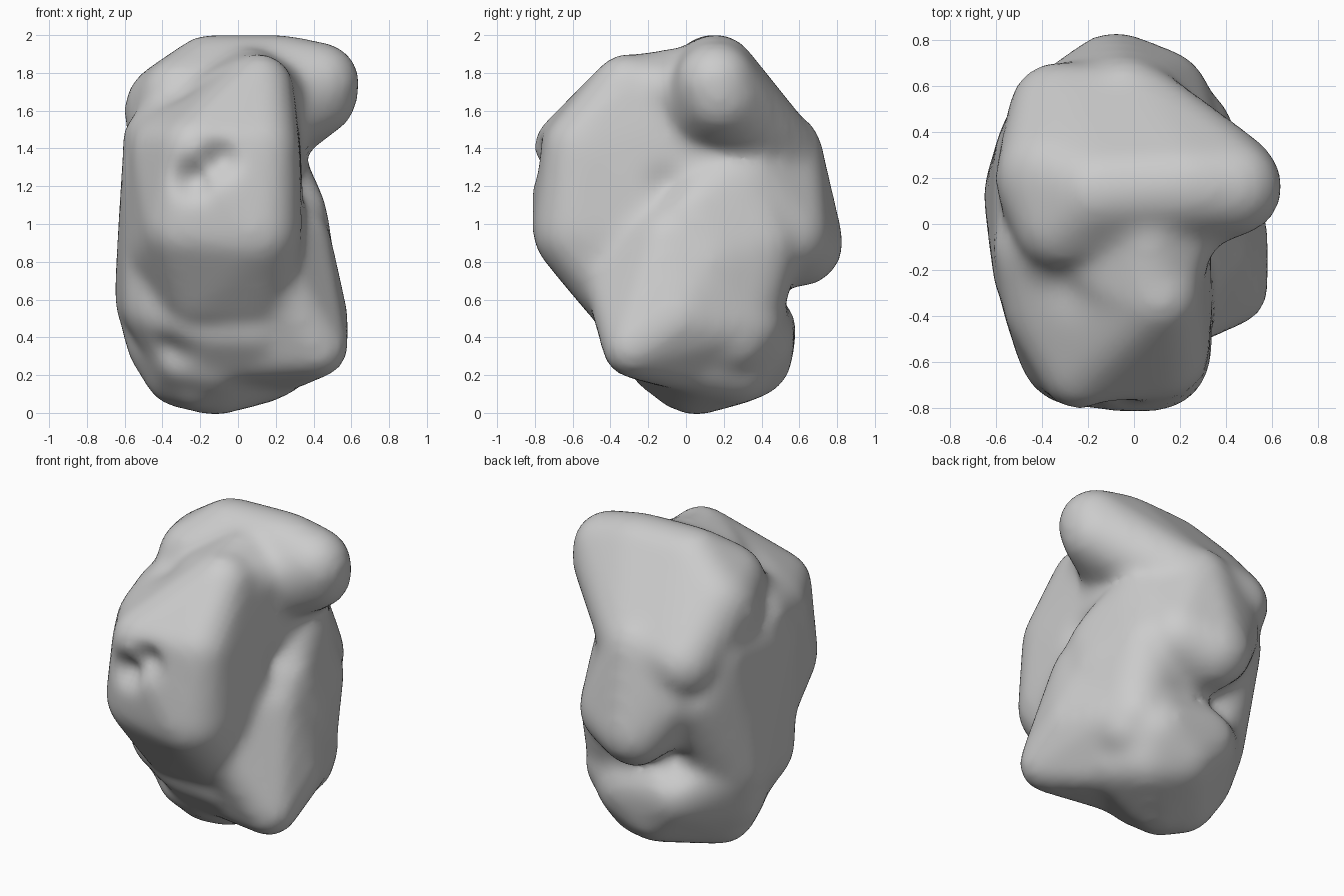
import bpy, bmesh
from mathutils import Vector

cube = bpy.data.objects.get("Cube")
if cube:
    bpy.data.objects.remove(cube, do_unlink=True)

# Each lump is the hull of a few balls: x, y, z, radius
front_lump = [(-.26, -.54, .99, .23), (.08, -.56, .97, .24), (-.22, -.62, 1.39, .18),
              (.12, -.55, 1.4, .19), (.11, -.31, 1.72, .17), (-.36, -.36, 1.38, .19),
              (-.4, -.1, 1.43, .2), (.11, .1, 1.6, .2), (-.36, -.2, .85, .23),
              (.13, .1, .9, .22), (-.2, -.35, .66, .2), (.1, -.35, .66, .2)]
core_lump = [(-.4, -.2, 1.3, .2), (-.39, .3, 1.35, .2), (-.42, .13, .6, .22),
             (-.38, -.15, .58, .22), (.17, .28, 1.25, .2), (.25, .03, 1.05, .21),
             (.29, .12, .8, .21), (.2, .38, .9, .22), (.24, .25, .42, .21),
             (-.2, 0, .22, .2), (-.35, .4, 1.1, .2), (-.24, -.24, .48, .19),
             (.1, -.27, .46, .18)]
crown_lump = [(-.34, .2, 1.6, .25), (-.15, .14, 1.79, .2), (-.29, .01, 1.66, .22),
              (.22, .16, 1.79, .2), (.43, .16, 1.75, .2), (.42, .18, 1.68, .2),
              (.38, .24, 1.66, .18), (.03, .46, 1.4, .21), (-.33, .49, 1.35, .2),
              (-.3, -.1, 1.35, .2), (.22, .3, 1.52, .18)]
ridge_lump = [(.08, -.31, 1.73, .15), (.06, .1, 1.77, .17), (-.3, -.12, 1.52, .2),
              (.1, .1, 1.4, .2), (.22, .02, 1.68, .16)]
back_lump = [(-.08, .6, .9, .22), (.1, .53, .95, .22), (-.25, .53, 1.1, .18),
             (-.04, .51, 1.38, .2), (-.24, .5, 1.3, .18), (.27, .15, .87, .2),
             (.17, .32, 1.25, .2), (-.3, .2, 1, .2)]
base_lump = [(-.18, .36, .44, .21), (.12, .34, .4, .22), (-.3, .07, .23, .19),
             (-.12, .05, .2, .2), (-.25, -.1, .34, .21), (-.38, .1, .38, .2),
             (-.41, .13, .58, .22), (.11, .26, .26, .2), (-.05, .34, .3, .21),
             (-.13, -.13, .27, .16), (.2, .1, .28, .18)]
foot_lump = [(.42, -.28, .35, .15), (.4, -.05, .5, .17), (.3, .08, .75, .2),
             (.25, 0, .29, .16), (-.1, -.12, .36, .2), (.28, -.08, .9, .2),
             (.12, -.38, .82, .18), (.3, .15, .48, .2), (.23, .3, .48, .21)]

# Soft dents: centre, push, radius
dents = [((-.24, -.79, 1.24), (.02, .09, 0), .09), ((-.1, -.8, 1.34), (.01, .08, 0), .09),
         ((-.25, -.26, 1.66), (0, .04, -.03), .12), ((.4, -.1, 1.2), (-.05, 0, 0), .1),
         ((-.28, .55, .68), (.05, -.1, 0), .1), ((-.33, -.32, .35), (0, .05, .02), .1)]
# Softening draws rounded ends in by about this much
allowance = .016


def add_lump(target, balls):
    bm = bmesh.new()
    for x, y, z, r in balls:
        made = bmesh.ops.create_icosphere(bm, subdivisions=3, radius=r + allowance)
        bmesh.ops.translate(bm, verts=made["verts"], vec=(x, y, z))
    points = [v.co.copy() for v in bm.verts]
    bm.clear()
    verts = [bm.verts.new(p) for p in points]
    bmesh.ops.convex_hull(bm, input=verts)
    bmesh.ops.delete(bm, geom=[v for v in bm.verts if not v.link_faces], context="VERTS")
    bmesh.ops.recalc_face_normals(bm, faces=bm.faces)
    piece = bpy.data.meshes.new("lump")
    bm.to_mesh(piece)
    bm.free()
    target.from_mesh(piece)
    bpy.data.meshes.remove(piece)


# Join the lumps into one skin
joined = bmesh.new()
for lump in (front_lump, core_lump, crown_lump, ridge_lump, back_lump, base_lump, foot_lump):
    add_lump(joined, lump)
mesh = bpy.data.meshes.new("boulder")
joined.to_mesh(mesh)
joined.free()
boulder = bpy.data.objects.new("boulder", mesh)
bpy.context.collection.objects.link(boulder)
remesh = boulder.modifiers.new("skin", "REMESH")
remesh.mode = "VOXEL"
remesh.voxel_size = .03
smooth = boulder.modifiers.new("soften", "SMOOTH")
smooth.factor = .5
smooth.iterations = 16
bpy.context.view_layer.update()
skin = bpy.data.meshes.new_from_object(boulder.evaluated_get(bpy.context.evaluated_depsgraph_get()))
boulder.modifiers.clear()
boulder.data = skin
skin.name = "boulder"

# Press in the dents
for v in skin.vertices:
    start = v.co.copy()
    for centre, push, radius in dents:
        d = (start - Vector(centre)).length / radius
        v.co += Vector(push) * 2.718 ** (-d * d)

# Plain grey stone
stone = bpy.data.materials.new("grey_stone")
stone.use_nodes = True
colour = (.6, .6, .6, 1)
stone.diffuse_color = colour
stone.node_tree.nodes["Principled BSDF"].inputs["Base Color"].default_value = colour
skin.materials.clear()
skin.materials.append(stone)
final = boulder.modifiers.new("fine_soften", "SMOOTH")
final.iterations = 3
for p in skin.polygons:
    p.use_smooth = True
